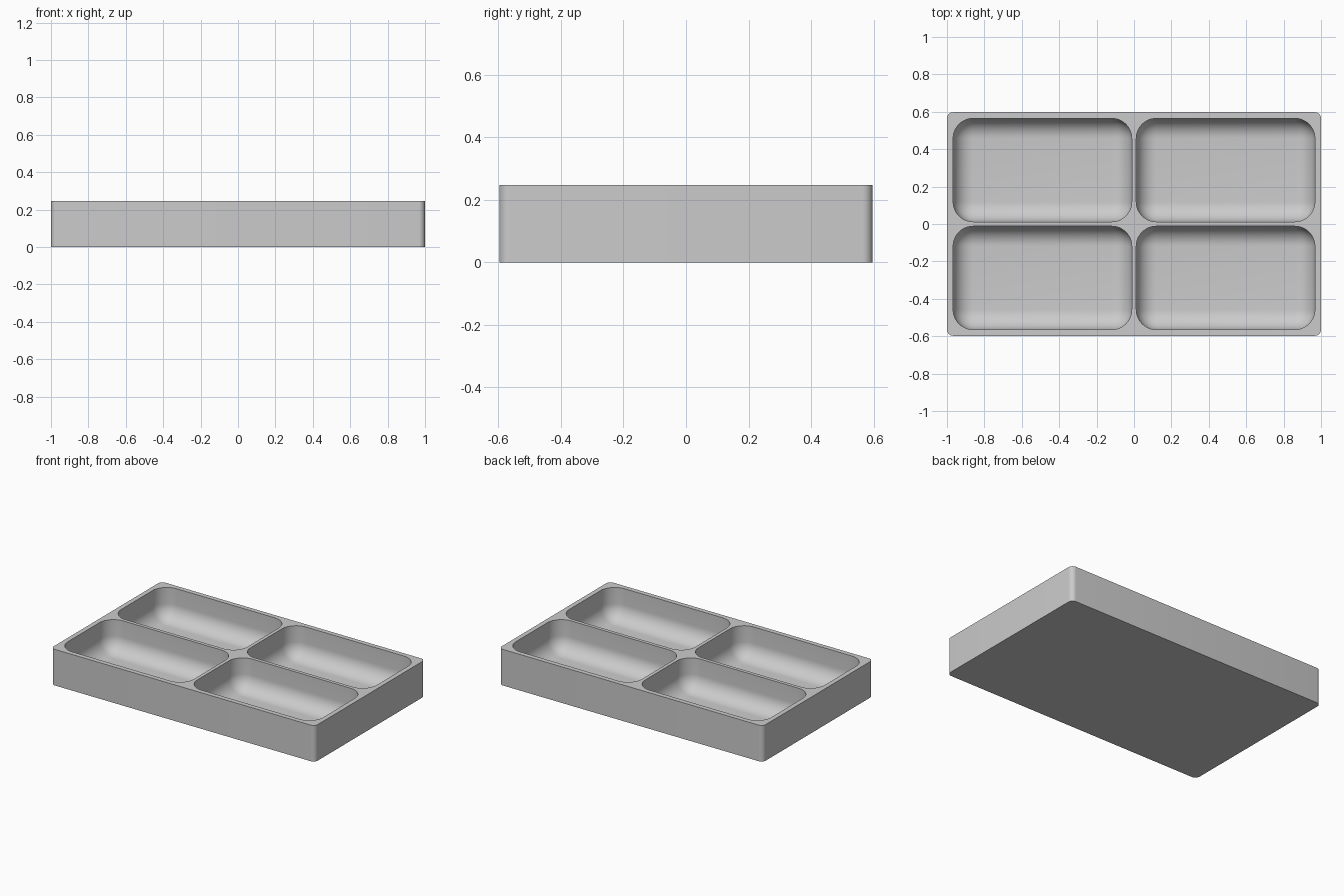
import bpy, bmesh, math
from mathutils import Vector

if "Cube" in bpy.data.objects:
    bpy.data.objects.remove(bpy.data.objects["Cube"], do_unlink=True)

WIDTH, DEPTH, HEIGHT = 2.0, 1.195, 0.247
RIM, HALF_RIB, FLOOR = 0.033, 0.012, 0.03
CORNER, POCKET_RADIUS = 0.033, 0.107

grey = bpy.data.materials.new("plain grey")
grey.use_nodes = True
colour = (0.6, 0.6, 0.6, 1)
grey.diffuse_color = colour
grey.node_tree.nodes["Principled BSDF"].inputs["Base Color"].default_value = colour


def add_box(bm, low, high):
    """Add a box between two corners and return its vertices."""
    low, high = Vector(low), Vector(high)
    verts = bmesh.ops.create_cube(bm, size=1)["verts"]
    for v in verts:
        v.co = (low + high) / 2 + v.co * (high - low)
    return verts


def is_upright(edge):
    a, b = edge.verts
    return abs(a.co.z - b.co.z) > 0.01


def make_object(name, bm):
    mesh = bpy.data.meshes.new(name)
    bm.to_mesh(mesh)
    bm.free()
    mesh.materials.append(grey)
    obj = bpy.data.objects.new(name, mesh)
    bpy.context.collection.objects.link(obj)
    return obj


# Tray block with rounded upright corners
bm = bmesh.new()
add_box(bm, (-WIDTH / 2, -DEPTH / 2, 0), (WIDTH / 2, DEPTH / 2, HEIGHT))
bmesh.ops.bevel(bm, geom=[e for e in bm.edges if is_upright(e)], offset=CORNER,
                segments=8, profile=0.5, affect='EDGES')
tray = make_object("tray", bm)

# Four scooped pockets, rounded at the corners and around the floor
bm = bmesh.new()
x0, x1 = HALF_RIB, WIDTH / 2 - RIM
y0, y1 = HALF_RIB, DEPTH / 2 - RIM
for sx in (-1, 1):
    for sy in (-1, 1):
        xs, ys = sorted((sx * x0, sx * x1)), sorted((sy * y0, sy * y1))
        add_box(bm, (xs[0], ys[0], FLOOR), (xs[1], ys[1], HEIGHT + 0.2))
rounded = [e for e in bm.edges
           if is_upright(e) or all(v.co.z < HEIGHT for v in e.verts)]
bmesh.ops.bevel(bm, geom=rounded, offset=POCKET_RADIUS, segments=12,
                profile=0.5, affect='EDGES')
bmesh.ops.recalc_face_normals(bm, faces=bm.faces)
cutter = make_object("pocket_cutter", bm)
cutter.hide_render = True

# Cut the pockets and remove the cutter
bpy.ops.object.select_all(action='DESELECT')
bpy.context.view_layer.objects.active = tray
tray.select_set(True)
cut = tray.modifiers.new("pockets", 'BOOLEAN')
cut.operation = 'DIFFERENCE'
cut.solver = 'EXACT'
cut.object = cutter
bpy.ops.object.modifier_apply(modifier=cut.name)
bpy.data.objects.remove(cutter, do_unlink=True)
bpy.ops.object.shade_smooth_by_angle(angle=math.radians(35))
